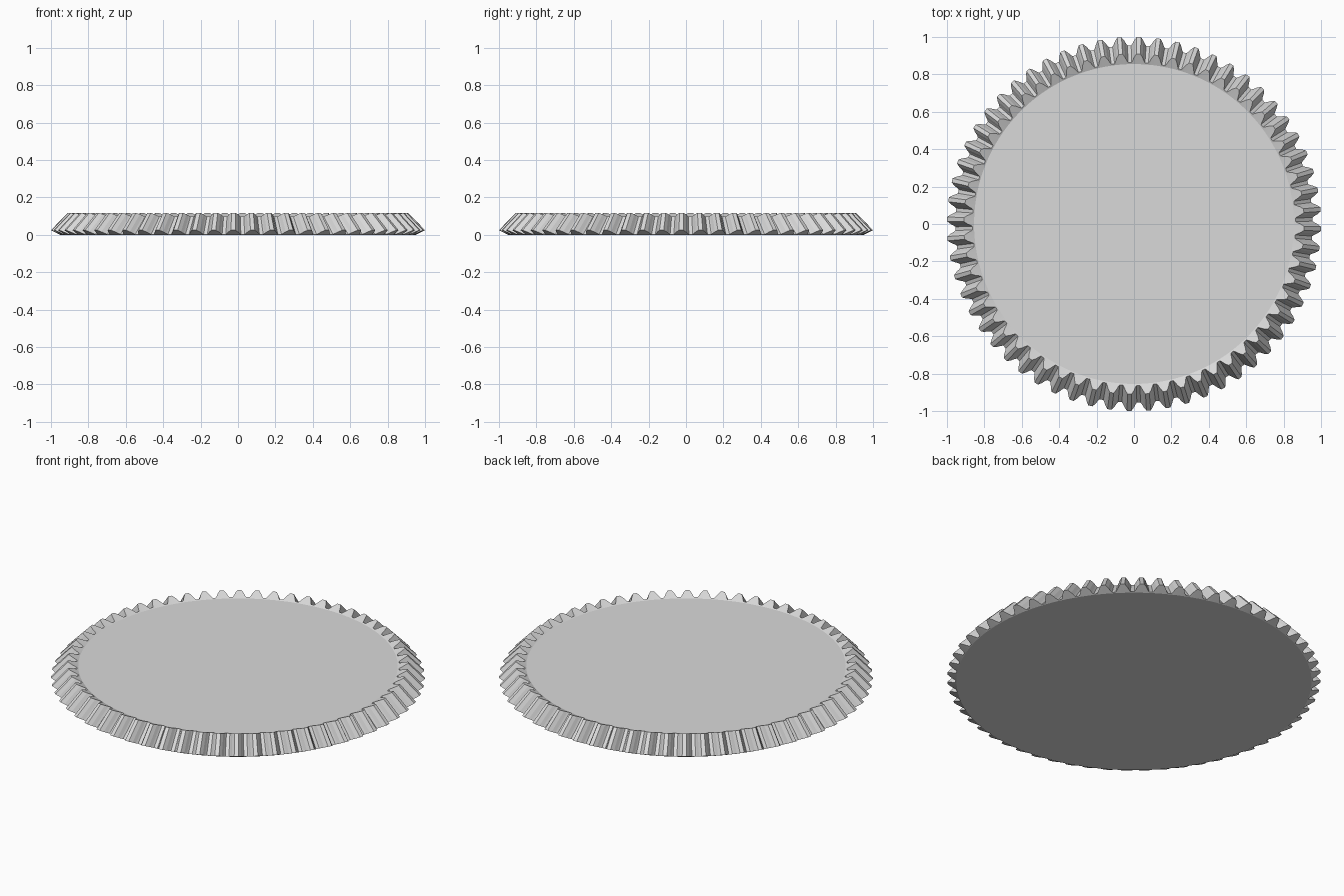
import bpy, bmesh
from math import cos, sin, pi

if "Cube" in bpy.data.objects:
    bpy.data.objects.remove(bpy.data.objects["Cube"])

TEETH = 60
PITCH = 2 * pi / TEETH
PHASE = -PITCH / 4

# Tooth profile over one pitch: (angle as a fraction of pitch, height from root to tip)
half = [(0.40, 0.0), (0.33, 0.22), (0.24, 0.6), (0.11, 1.0)]
profile = [(-a, h) for a, h in half] + [(a, h) for a, h in reversed(half)]

# Radius and height at root and tip, on the outer and inner ends of the teeth
OUTER = ((0.955, 0.003), (1.0, 0.025))
INNER = ((0.863, 0.098), (0.91, 0.118))
BASE = ((0.95, 0.0), (0.95, 0.0))
RIM = ((0.855, 0.094), (0.855, 0.094))


def ring(bm, ends):
    """One closed loop of points following the teeth around the gear."""
    (r0, z0), (r1, z1) = ends
    verts = []
    for i in range(TEETH):
        for a, h in profile:
            t = PHASE + (i + a) * PITCH
            r = r0 + (r1 - r0) * h
            verts.append(bm.verts.new((r * cos(t), r * sin(t), z0 + (z1 - z0) * h)))
    return verts


bm = bmesh.new()
loops = [ring(bm, e) for e in (BASE, OUTER, INNER, RIM)]

# Back faces, tooth flanks and inner tooth ends
for low, high in zip(loops, loops[1:]):
    n = len(low)
    for i in range(n):
        j = (i + 1) % n
        bm.faces.new((low[i], low[j], high[j], high[i]))

# Flat bottom and top discs
bm.faces.new(list(reversed(loops[0])))
bm.faces.new(loops[-1])
bmesh.ops.recalc_face_normals(bm, faces=bm.faces[:])

mesh = bpy.data.meshes.new("bevel_gear")
bm.to_mesh(mesh)
bm.free()
gear = bpy.data.objects.new("bevel_gear", mesh)
bpy.context.collection.objects.link(gear)

# Plain grey metal
grey = bpy.data.materials.new("light grey")
grey.diffuse_color = (0.7, 0.7, 0.7, 1.0)
grey.use_nodes = True
grey.node_tree.nodes["Principled BSDF"].inputs["Base Color"].default_value = grey.diffuse_color
mesh.materials.append(grey)
